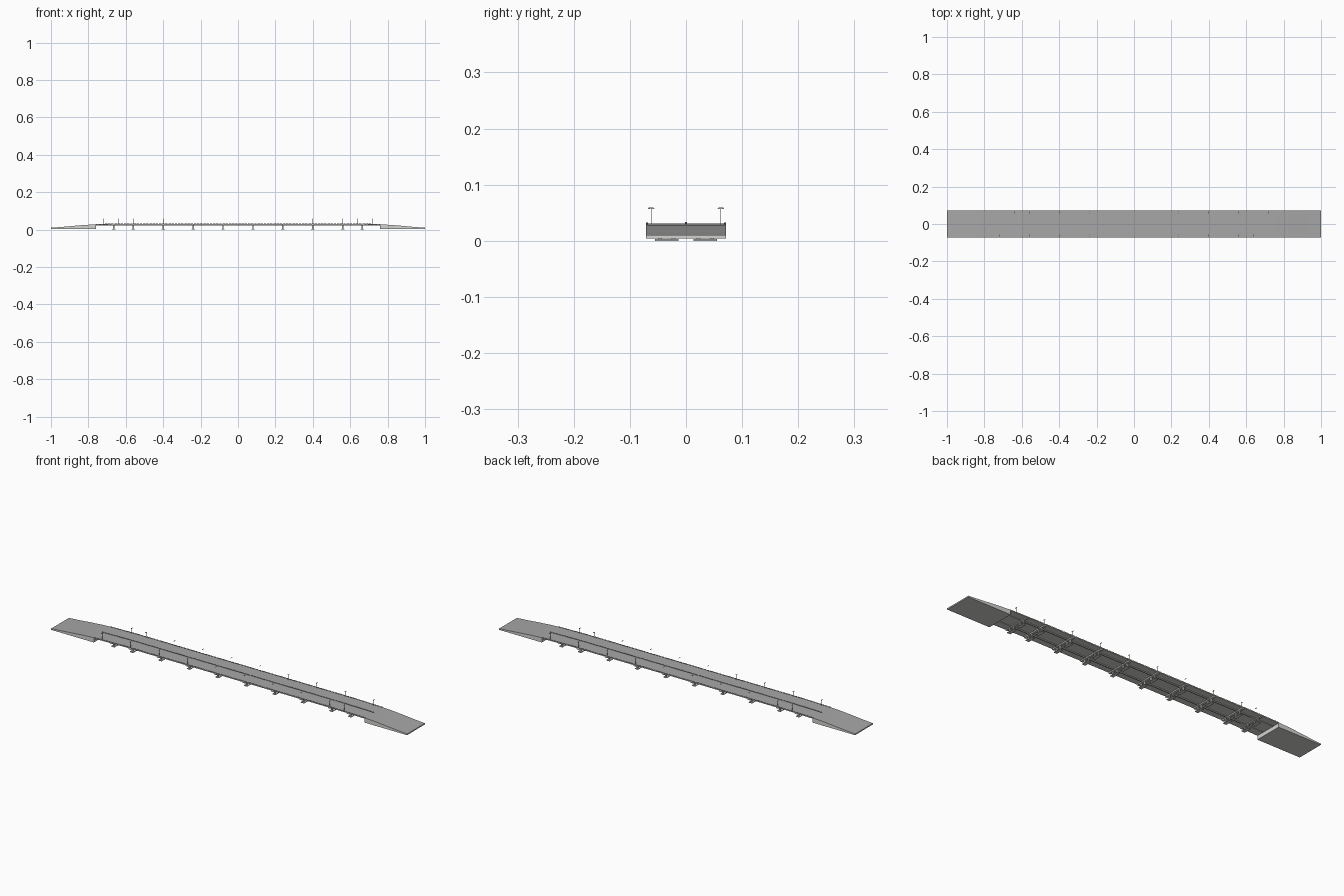
import bpy, bmesh

if "Cube" in bpy.data.objects:
    bpy.data.objects.remove(bpy.data.objects["Cube"])


def material(name, r, g, b):
    m = bpy.data.materials.new(name)
    m.use_nodes = True
    m.diffuse_color = (r, g, b, 1)
    m.node_tree.nodes["Principled BSDF"].inputs["Base Color"].default_value = (r, g, b, 1)
    return m


ASPHALT = material("asphalt grey", 0.39, 0.39, 0.39)
CONCRETE = material("light concrete", 0.65, 0.65, 0.63)
STEEL = material("lamp steel", 0.40, 0.40, 0.40)
HALF = 0.0715


def finish(name, bm, *mats):
    bmesh.ops.recalc_face_normals(bm, faces=bm.faces)
    me = bpy.data.meshes.new(name)
    bm.to_mesh(me)
    bm.free()
    for m in mats:
        me.materials.append(m)
    ob = bpy.data.objects.new(name, me)
    bpy.context.collection.objects.link(ob)
    return ob


def add_box(bm, x, y, z, sx, sy, sz):
    """Box centred on x, y with its underside at z."""
    for v in bmesh.ops.create_cube(bm, size=1)["verts"]:
        v.co = (x + v.co.x * sx, y + v.co.y * sy, z + (v.co.z + 0.5) * sz)


def road_height(x):
    """Top of the deck at x."""
    return 0.031 - 0.003 * max(0, abs(x) - 0.6) / 0.16


def extrude_profile(name, points, y0, y1):
    """Side profile in x, z swept across the road."""
    bm = bmesh.new()
    a = [bm.verts.new((x, y0, z)) for x, z in points]
    b = [bm.verts.new((x, y1, z)) for x, z in points]
    bm.faces.new(a)
    bm.faces.new(b[::-1])
    n = len(points)
    for i in range(n):
        bm.faces.new((a[i], b[i], b[(i + 1) % n], a[(i + 1) % n]))
    bmesh.ops.recalc_face_normals(bm, faces=bm.faces)
    bm.normal_update()
    # road surface on upward faces, concrete elsewhere
    for f in bm.faces:
        f.material_index = 0 if f.normal.z > 0.5 else 1
    return finish(name, bm, ASPHALT, CONCRETE)


# approach ramps: solid wedges with a gently curved road on top
RISE = [(1.0, 0.010), (0.94, 0.0145), (0.88, 0.020), (0.82, 0.025), (0.76, 0.028)]
for side, s in (("left", 1), ("right", -1)):
    pts = [(s * x, z) for x, z in RISE + [(0.76, 0.004), (1.0, 0.004)]]
    extrude_profile(side + "_ramp", pts, -HALF, HALF)

# deck slab, slightly raised toward the middle
top = [(x, road_height(x)) for x in (-0.76, -0.6, 0.6, 0.76)]
under = [(x, z - 0.004) for x, z in reversed(top)]
extrude_profile("deck", top + under, -HALF, HALF)

# two longitudinal girders under the deck
bm = bmesh.new()
for y in (-0.034, 0.034):
    add_box(bm, 0, y, 0.023, 1.52, 0.006, 0.0045)
finish("girders", bm, CONCRETE)

# low barriers in short segments along both edges and the median
for name, rows, width, height in (("edge_barriers", (-0.0695, 0.0695), 0.003, 0.002),
                                  ("median_barrier", (0,), 0.003, 0.0025)):
    bm = bmesh.new()
    count = 90
    for y in rows:
        for i in range(count):
            x = -0.765 + 1.53 * (i + 0.5) / count
            add_box(bm, x, y, road_height(x) - 0.001, 0.013, width, height + 0.001)
    finish(name, bm, ASPHALT)

# piers: paired columns on wide footings under a cross beam
PIERS = [s * x for x in (0.08, 0.24, 0.40, 0.56, 0.665) for s in (-1, 1)]
bm = bmesh.new()
for x in PIERS:
    add_box(bm, x, 0, 0.021, 0.012, 0.138, 0.006)
    for s in (-1, 1):
        add_box(bm, x, s * 0.034, 0, 0.018, 0.042, 0.003)
        for y in (0.022, 0.046):
            add_box(bm, x, s * y, 0.003, 0.007, 0.007, 0.019)
finish("piers", bm, CONCRETE)

# street lamps: pole, twin arm and lamp heads; the two rows mirror end to end
bm = bmesh.new()
for s in (-1, 1):
    for x in (-0.64, -0.56, -0.40, -0.24, -0.08, 0.08, 0.24, 0.40, 0.56, 0.72):
        y = s * 0.062
        add_box(bm, s * x, y, 0.027, 0.0012, 0.0016, 0.032)
        add_box(bm, s * x, y, 0.058, 0.0012, 0.009, 0.001)
        for d in (-1, 1):
            add_box(bm, s * x, y + d * 0.004, 0.0565, 0.002, 0.003, 0.0015)
finish("street_lamps", bm, STEEL)
